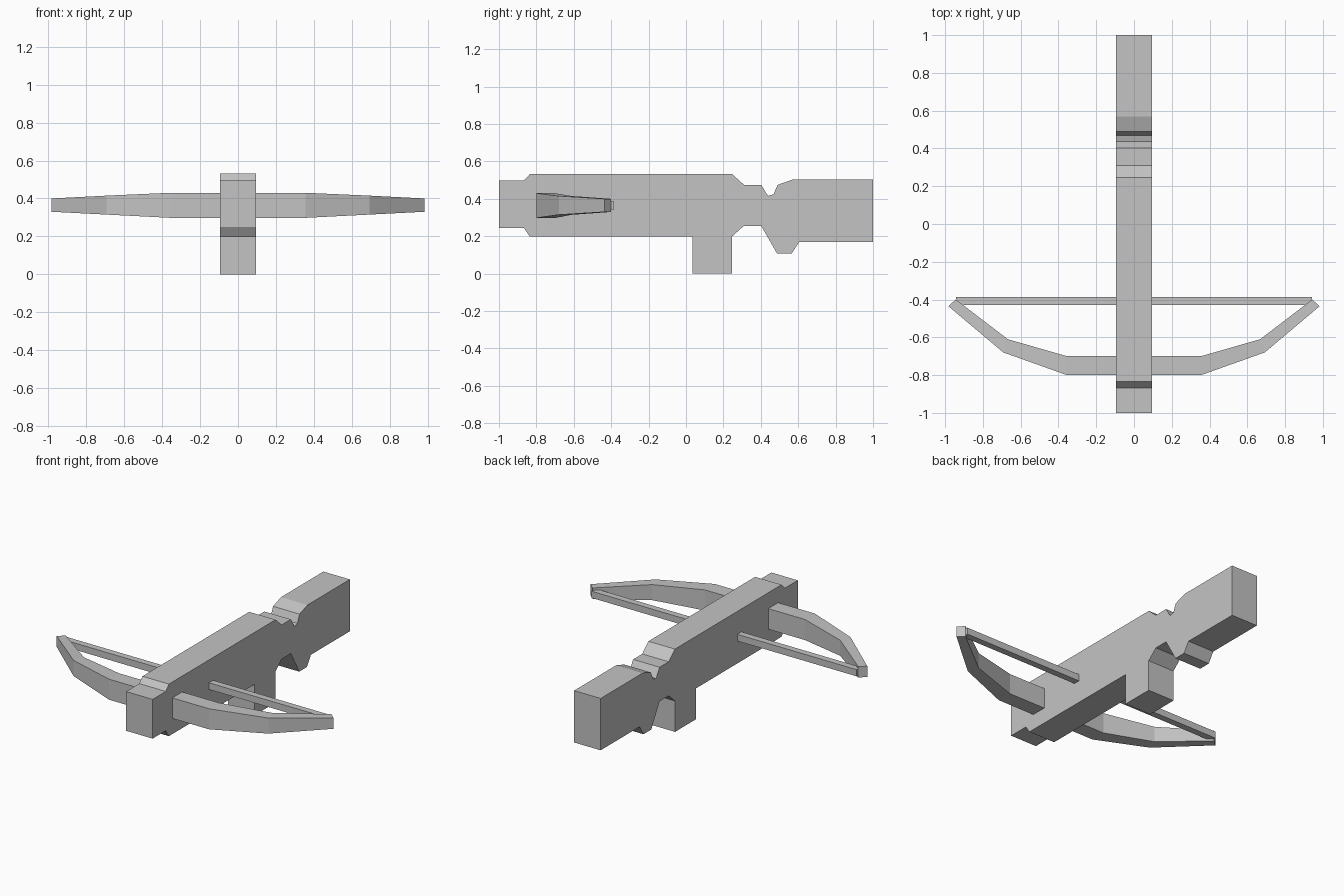
import bpy, bmesh

if "Cube" in bpy.data.objects:
    bpy.data.objects.remove(bpy.data.objects["Cube"])

grey = bpy.data.materials.new("plain grey")
grey.diffuse_color = (0.55, 0.55, 0.55, 1)
grey.use_nodes = True
grey.node_tree.nodes["Principled BSDF"].inputs["Base Color"].default_value = grey.diffuse_color


def finish(bm, name):
    bmesh.ops.recalc_face_normals(bm, faces=bm.faces)
    me = bpy.data.meshes.new(name)
    bm.to_mesh(me)
    bm.free()
    me.materials.append(grey)
    ob = bpy.data.objects.new(name, me)
    bpy.context.collection.objects.link(ob)
    return ob


def loft(name, rings):
    """Join equal-sized point rings into a closed solid."""
    bm = bmesh.new()
    loops = [[bm.verts.new(p) for p in ring] for ring in rings]
    for a, b in zip(loops, loops[1:]):
        for i in range(len(a)):
            j = (i + 1) % len(a)
            bm.faces.new((a[i], a[j], b[j], b[i]))
    bm.faces.new(loops[0])
    bm.faces.new(loops[-1][::-1])
    return finish(bm, name)


# Stock: side profile (y, z) extruded across x
profile = [
    (-1, 0.245), (-1, 0.497), (-0.867, 0.497), (-0.835, 0.532),
    (0.247, 0.532), (0.31, 0.475), (0.402, 0.475), (0.438, 0.416),
    (0.468, 0.424), (0.49, 0.475), (0.57, 0.503), (1, 0.503),
    (1, 0.17), (0.605, 0.17), (0.565, 0.107), (0.487, 0.107),
    (0.402, 0.256), (0.31, 0.256), (0.245, 0.198), (0.245, 0),
    (0.035, 0), (0.035, 0.198), (-0.835, 0.198), (-0.867, 0.245),
]
loft("stock", [[(x, y, z) for y, z in profile] for x in (-0.094, 0.094)])

# Bow: stations of (outer x, outer y, inner x, inner y, low z, high z), mirrored
stations = [
    (0.355, -0.80, 0.355, -0.70, 0.298, 0.43),
    (0.692, -0.68, 0.668, -0.61, 0.315, 0.415),
    (0.983, -0.435, 0.943, -0.40, 0.33, 0.40),
]


def ring(s, side):
    ox, oy, ix, iy, lo, hi = s
    return [(side * ox, oy, lo), (side * ix, iy, lo),
            (side * ix, iy, hi), (side * ox, oy, hi)]


loft("bow", [ring(s, -1) for s in reversed(stations)] + [ring(s, 1) for s in stations])

# String: thin bar between the bow tips
loft("string", [[(x, -0.428, 0.342), (x, -0.386, 0.342),
                 (x, -0.386, 0.385), (x, -0.428, 0.385)] for x in (-0.942, 0.942)])
